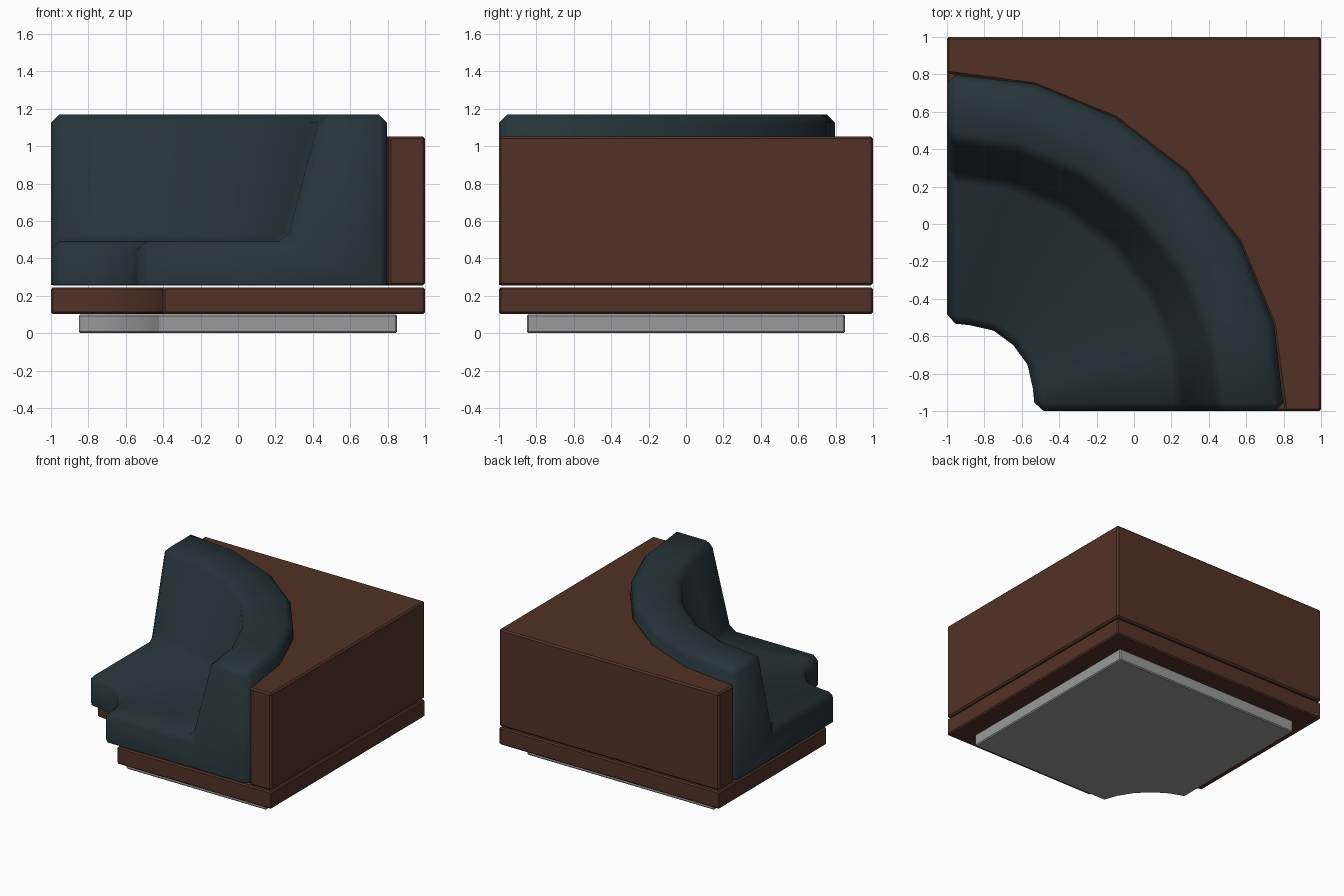
import bpy, bmesh, math

if "Cube" in bpy.data.objects:
    bpy.data.objects.remove(bpy.data.objects["Cube"])

C = -1.0  # centre of every arc lies on the front left corner


def mat(name, rgb):
    m = bpy.data.materials.new(name)
    m.diffuse_color = (*rgb, 1)
    m.use_nodes = True
    m.node_tree.nodes["Principled BSDF"].inputs["Base Color"].default_value = m.diffuse_color
    return m


wood = mat("dark brown wood", (0.085, 0.031, 0.020))
fabric = mat("dark teal fabric", (0.019, 0.034, 0.043))
metal = mat("grey base", (0.32, 0.32, 0.32))


def arc(r, a0=0, a1=90, n=6):
    angles = [math.radians(a0 + (a1 - a0) * i / n) for i in range(n + 1)]
    return [(C + r * math.cos(a), C + r * math.sin(a)) for a in angles]


def finish(bm, name, material, smooth):
    bmesh.ops.recalc_face_normals(bm, faces=bm.faces)
    me = bpy.data.meshes.new(name)
    bm.to_mesh(me)
    bm.free()
    me.materials.append(material)
    ob = bpy.data.objects.new(name, me)
    bpy.context.collection.objects.link(ob)
    bpy.ops.object.select_all(action='DESELECT')
    ob.select_set(True)
    bpy.context.view_layer.objects.active = ob
    bpy.ops.object.shade_smooth_by_angle(angle=math.radians(smooth))
    return ob


def slab(name, outline, z0, z1, material, bevel):
    """Extrude an outline upward and soften its sharp edges."""
    bm = bmesh.new()
    face = bm.faces.new([bm.verts.new((x, y, z0)) for x, y in outline])
    top = bmesh.ops.extrude_face_region(bm, geom=[face])['geom']
    for v in top:
        if isinstance(v, bmesh.types.BMVert):
            v.co.z = z1
    bmesh.ops.recalc_face_normals(bm, faces=bm.faces)
    edges = [e for e in bm.edges if e.calc_face_angle(0) > 0.6]
    bmesh.ops.bevel(bm, geom=edges, offset=bevel, segments=1,
                    affect='EDGES', clamp_overlap=True)
    return finish(bm, name, material, 30)


# grey base, inset, with its front left corner cut by the arc
a = math.degrees(math.asin(0.15 / 0.6))
slab("base", arc(0.6, a, 90 - a, 5) + [(-0.85, 0.85), (0.85, 0.85), (0.85, -0.85)],
     0.0, 0.1, metal, 0.008)

# wooden plinth under the seat
slab("plinth", arc(0.6) + [(-1, 1), (1, 1), (1, -1)], 0.103, 0.245, wood, 0.01)

# wooden corner block behind the backrest
slab("corner_block", arc(1.805) + [(-1, 1), (1, 1), (1, -1)],
     0.255, 1.052, wood, 0.012)

# curved seat and backrest: L-shaped profile swept through a quarter turn
bm = bmesh.new()
inner = [0.472, 0.475, 0.497, 0.5, 0.497, 0.475, 0.472]
rings = []
for i, r in enumerate(inner):
    t = math.radians(15 * i)
    profile = [(r, 0.257), (r, 0.492), (1.268, 0.492), (1.445, 1.17),
               (1.81, 1.17), (1.81, 0.257)]
    if i in (0, 6):
        profile[4:] = [(1.802, 1.17), (1.802, 0.257)]
    rings.append([bm.verts.new((C + q * math.cos(t), C + q * math.sin(t), z))
                  for q, z in profile])
for p, q in zip(rings, rings[1:]):
    for j in range(6):
        k = (j + 1) % 6
        bm.faces.new((p[j], p[k], q[k], q[j]))
bm.faces.new(rings[0])
bm.faces.new(rings[-1])
bmesh.ops.recalc_face_normals(bm, faces=bm.faces)
soft = [e for e in bm.edges if e.calc_face_angle(0) > 0.6
        and max(v.co.z for v in e.verts) > 0.3]
bmesh.ops.bevel(bm, geom=soft, offset=0.045, segments=1,
                affect='EDGES', clamp_overlap=True)
finish(bm, "seat_and_backrest", fabric, 60)
